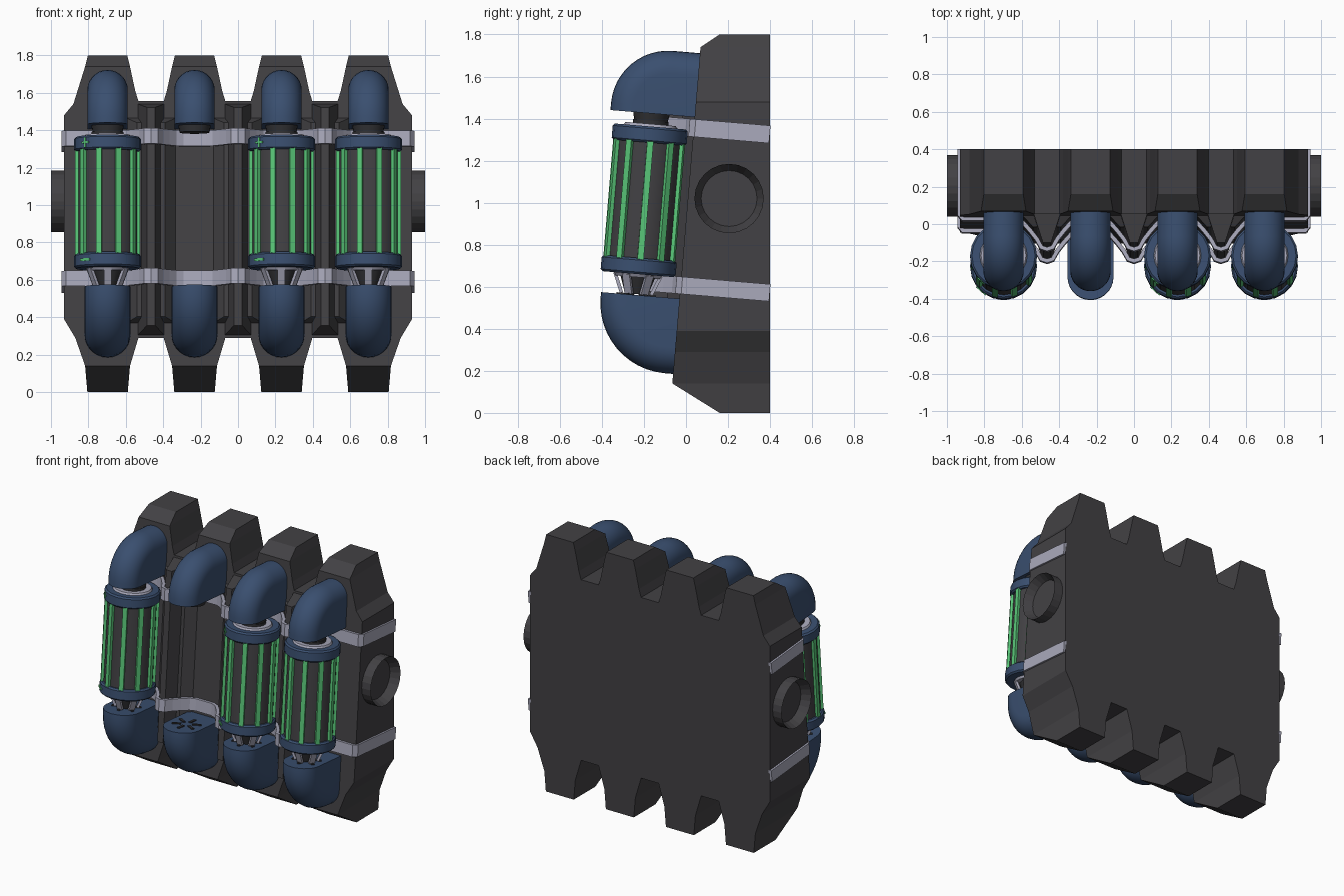
import bpy, bmesh, math
from mathutils import Matrix, Vector

cube = bpy.data.objects.get("Cube")
if cube:
    bpy.data.objects.remove(cube)


def material(name, rgb):
    m = bpy.data.materials.new(name)
    m.use_nodes = True
    m.diffuse_color = (*rgb, 1)
    m.node_tree.nodes["Principled BSDF"].inputs["Base Color"].default_value = (*rgb, 1)
    return m


GREY = material("dark grey metal", (0.055, 0.053, 0.058))
BLUE = material("navy blue shell", (0.042, 0.078, 0.16))
SILVER = material("pale silver", (0.4, 0.4, 0.5))
GREEN = material("glowing green", (0.1, 0.57, 0.19))
BLACK = material("charcoal", (0.03, 0.03, 0.033))

# Tilted frame of the front panel: local -y points out of it, z runs up it
TILT = math.atan(0.084)
ORIGIN_Y = -0.077
FRAME = Matrix.Translation((0, ORIGIN_Y, 0)) @ Matrix.Rotation(-TILT, 4, 'X')
SLOTS = (-0.6975, -0.2325, 0.2325, 0.6975)
RIDGES = (-0.465, 0, 0.465)
CELL_Y = -0.206


def finish(name, bm, mat, matrix=Matrix()):
    bmesh.ops.recalc_face_normals(bm, faces=bm.faces[:])
    mesh = bpy.data.meshes.new(name)
    bm.to_mesh(mesh)
    bm.free()
    mesh.materials.append(mat)
    ob = bpy.data.objects.new(name, mesh)
    bpy.context.collection.objects.link(ob)
    ob.matrix_world = matrix
    return ob


def add_cone(bm, z0, z1, r0, r1, sides=20):
    bmesh.ops.create_cone(bm, cap_ends=True, segments=sides, radius1=r0, radius2=r1,
                          depth=z1 - z0, matrix=Matrix.Translation((0, 0, (z0 + z1) / 2)))


def add_box(bm, size, matrix):
    bmesh.ops.create_cube(bm, size=1, matrix=matrix @ Matrix.Diagonal((*size, 1)))


def add_hull(bm, points):
    verts = [bm.verts.new(p) for p in points]
    bmesh.ops.convex_hull(bm, input=verts)


def around(angle, radius, z):
    # Angle zero faces the front, radius runs along local -y
    return Matrix.Rotation(angle, 4, 'Z') @ Matrix.Translation((0, -radius, z))


# Main housing: notched outline pushed back, then cut by the sloping front planes
top = [(0.105, 1.8), (0.12, 1.74), (0.148, 1.61), (0.165, 1.555)]
bottom = [(0.165, 0.29), (0.12, 0.14), (0.108, 0)]
right = [(0.88, 1.54), (0.93, 1.48), (0.93, 0.39), (0.87, 0.29)]
outline = []
for i, x in enumerate(SLOTS):
    left_side = top[:2] if i == 0 else top
    right_side = top[:2] if i == 3 else top
    outline += [(x - w, z) for w, z in reversed(left_side)]
    outline += [(x + w, z) for w, z in right_side]
outline += right
for i, x in enumerate(reversed(SLOTS)):
    outline += [(x + w, z) for w, z in (bottom[1:] if i == 0 else bottom)]
    outline += [(x - w, z) for w, z in reversed(bottom[1:] if i == 3 else bottom)]
outline += [(-x, z) for x, z in reversed(right)]

bm = bmesh.new()
face = bm.faces.new([bm.verts.new((x, 0.4, z)) for x, z in outline])
extruded = bmesh.ops.extrude_face_region(bm, geom=[face])["geom"]
bmesh.ops.translate(bm, vec=(0, -0.6, 0),
                    verts=[g for g in extruded if isinstance(g, bmesh.types.BMVert)])
bmesh.ops.recalc_face_normals(bm, faces=bm.faces[:])
cuts = [((0, ORIGIN_Y, 0), (0, -1, 0.084)),
        ((0, 0.07, 1.74), (0, -0.06, 0.09)),
        ((0, -0.065, 0.14), (0, -0.14, -0.225))]
for point, normal in cuts:
    bmesh.ops.bisect_plane(bm, geom=bm.verts[:] + bm.edges[:] + bm.faces[:],
                           plane_co=point, plane_no=Vector(normal).normalized(),
                           clear_outer=True)
    bmesh.ops.holes_fill(bm, edges=[e for e in bm.edges if e.is_boundary], sides=0)
finish("housing", bm, GREY)

# Upright ridges between the slots
bm = bmesh.new()


def add_ridge(x, base, front):
    add_hull(bm, [(x + s * w, y, z) for w, y, z0, z1 in (base, front)
                  for s in (-1, 1) for z in (z0, z1)])


for x in RIDGES:
    add_ridge(x, (0.15, 0.02, 0.36, 1.48), (0.075, -0.06, 0.4, 1.44))
    add_ridge(x, (0.077, 0.02, 0.3, 1.55), (0.022, -0.15, 0.345, 1.515))
finish("ridges", bm, GREY, FRAME)

# Side ports with a recessed face
for name, side in (("left_port", 1), ("right_port", -1)):
    bm = bmesh.new()
    add_cone(bm, 0.9, 1.0, 0.165, 0.165, 24)
    cap = max(bm.faces, key=lambda f: f.calc_center_median().z)
    bmesh.ops.inset_region(bm, faces=[cap], thickness=0.032)
    bmesh.ops.translate(bm, verts=cap.verts[:], vec=(0, 0, -0.06))
    finish(name, bm, GREY, Matrix.Translation((0, 0.205, 1.02))
           @ Matrix.Rotation(side * math.pi / 2, 4, 'Y'))

# Silver straps that wrap the ridges and sides
bump = [(0, -0.175), (0.03, -0.165), (0.055, -0.12), (0.09, -0.075), (0.13, -0.03), (0.17, -0.012)]
for name, z0, z1 in (("upper_strap", 1.318, 1.402), ("lower_strap", 0.568, 0.65)):
    back = (0.4 - ORIGIN_Y - z0 * math.sin(TILT)) / math.cos(TILT) - 0.005
    half = bump + [(0.465 - d, y) for d, y in reversed(bump)]
    half += [(0.465 + d, y) for d, y in bump[1:]]
    half += [(0.915, -0.012), (0.932, 0.01), (0.932, back)]
    path = [(-x, y) for x, y in reversed(half[1:])] + half
    bm = bmesh.new()
    rows = [[bm.verts.new((x, y, z)) for x, y in path] for z in (z0, z1)]
    for i in range(len(path) - 1):
        bm.faces.new((rows[0][i], rows[0][i + 1], rows[1][i + 1], rows[1][i]))
    strap = finish(name, bm, SILVER, FRAME)
    solid = strap.modifiers.new("thickness", 'SOLIDIFY')
    solid.thickness = 0.022
    solid.offset = 0


# Blue elbows: an arched section swept a quarter turn from the cell into the housing
def elbow(name, x, half, pivot_y, pivot_z, reach, end_z, up):
    arch = [(half * math.cos(a), reach - half + half * math.sin(a))
            for a in (math.pi * i / 14 for i in range(15))]
    points = []
    for k in range(13):
        a = math.pi / 2 * k / 12
        points += [(w, pivot_y - r * math.cos(a), pivot_z + up * r * math.sin(a)) for w, r in arch]
    points += [(w, pivot_y - r, end_z) for w, r in arch]
    points += [(w, 0.03, pivot_z + up * r) for w, r in arch]
    points += [(s * half, 0.03, end_z) for s in (-1, 1)]
    bm = bmesh.new()
    add_hull(bm, points)
    bmesh.ops.dissolve_limit(bm, angle_limit=0.01, verts=bm.verts[:], edges=bm.edges[:])
    finish(name, bm, BLUE, FRAME @ Matrix.Translation((x, 0, 0)))


for n, x in enumerate(SLOTS, 1):
    place = FRAME @ Matrix.Translation((x, CELL_Y, 0))
    elbow(f"upper_elbow_{n}", x, 0.108, -0.13, 1.445, 0.272, 1.412, 1)
    elbow(f"lower_elbow_{n}", x, 0.123, -0.04, 0.52, 0.334, 0.545, -1)
    # Plug under the upper elbow
    bm = bmesh.new()
    add_cone(bm, 1.375, 1.42, 0.08, 0.088)
    finish(f"upper_plug_{n}", bm, BLACK, place)
    # Contact slots on the lower elbow
    bm = bmesh.new()
    for a in range(6):
        add_box(bm, (0.018, 0.06, 0.008), around(a * math.pi / 3, 0.065, 0.547))
    finish(f"contact_slots_{n}", bm, BLACK, place)

    if n == 2:
        continue  # this slot is empty

    # Power cell core
    bm = bmesh.new()
    add_cone(bm, 0.7, 1.3, 0.158, 0.158)
    finish(f"cell_core_{n}", bm, GREY, place)
    # Glowing bars around the core
    bm = bmesh.new()
    for k in range(10):
        add_box(bm, (0.03, 0.024, 0.57), around(math.radians(36 * k + 20), 0.162, 0.997))
    finish(f"cell_bars_{n}", bm, GREEN, place)
    # End caps with chamfered rims
    for name, z0, z1 in (("lower_cap", 0.645, 0.722), ("upper_cap", 1.273, 1.35)):
        bm = bmesh.new()
        add_cone(bm, z0, z1, 0.179, 0.179)
        rims = [e for e in bm.edges if abs(e.verts[0].co.z - e.verts[1].co.z) < 0.001]
        bmesh.ops.bevel(bm, geom=rims, offset=0.01, segments=1, affect='EDGES')
        finish(f"{name}_{n}", bm, BLUE, place)
    # Silver top ring and the tapered foot prongs
    bm = bmesh.new()
    add_cone(bm, 1.345, 1.362, 0.13, 0.12)
    add_cone(bm, 0.63, 0.65, 0.108, 0.12)
    for k in range(6):
        add_box(bm, (0.04, 0.016, 0.1),
                around(k * math.pi / 3, 0.09, 0.597) @ Matrix.Rotation(0.4, 4, 'X'))
    finish(f"cell_fittings_{n}", bm, SILVER, place)
    bm = bmesh.new()
    add_cone(bm, 0.55, 0.64, 0.055, 0.085, 12)
    add_cone(bm, 1.36, 1.378, 0.085, 0.085)
    finish(f"cell_contacts_{n}", bm, BLACK, place)
    # Polarity marks
    if n < 4:
        bm = bmesh.new()
        turn = math.radians(-42)
        add_box(bm, (0.05, 0.006, 0.01), around(turn, 0.179, 1.312))
        add_box(bm, (0.01, 0.006, 0.05), around(turn, 0.179, 1.312))
        add_box(bm, (0.065, 0.008, 0.014), around(turn, 0.178, 0.683))
        finish(f"polarity_marks_{n}", bm, GREEN, place)

# Soft shading with sharp edges kept on the rounded parts
rounded = ("upper_elbow", "lower_elbow", "cell", "upper_cap", "lower_cap", "upper_plug")
bpy.ops.object.select_all(action='DESELECT')
for ob in bpy.context.scene.objects:
    if ob.name.startswith(rounded):
        ob.select_set(True)
        bpy.context.view_layer.objects.active = ob
bpy.ops.object.shade_smooth_by_angle(angle=math.radians(32))
